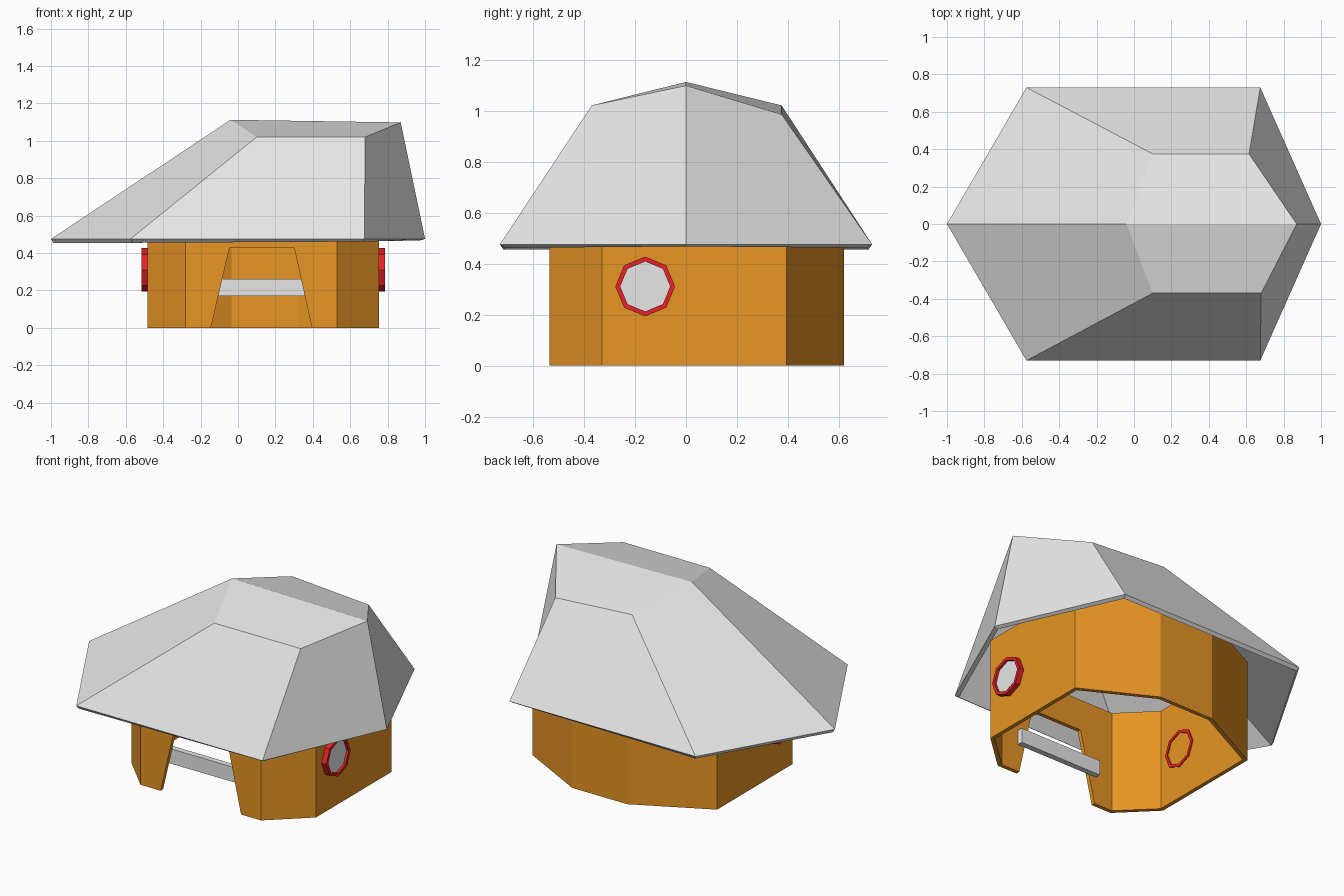
import bpy
import math

old = bpy.data.objects.get("Cube")
if old:
    bpy.data.objects.remove(old, do_unlink=True)


def material(name, rgb):
    m = bpy.data.materials.new(name)
    m.use_nodes = True
    m.diffuse_color = (*rgb, 1)
    m.node_tree.nodes["Principled BSDF"].inputs["Base Color"].default_value = (*rgb, 1)
    return m


grey = material("pale_grey", (0.8, 0.8, 0.8))
orange = material("orange", (0.8, 0.3, 0.018))
red = material("red", (0.8, 0.016, 0.02))


def build(name, verts, faces, mat, thickness=0):
    """Mesh object; with a thickness the shell grows inward."""
    mesh = bpy.data.meshes.new(name)
    mesh.from_pydata(verts, [], faces)
    mesh.materials.append(mat)
    ob = bpy.data.objects.new(name, mesh)
    bpy.context.collection.objects.link(ob)
    if thickness:
        mod = ob.modifiers.new("shell", "SOLIDIFY")
        mod.thickness = thickness
        mod.offset = -1
        mod.use_even_offset = True
    return ob


# Faceted roof: six-sided rim, six-sided crown folded along the ridge
rim_z = 0.475
rim = [(-1, 0), (-0.575, -0.73), (0.675, -0.73), (1, 0), (0.675, 0.73), (-0.575, 0.73)]
crown = [(-0.04, 0, 1.112), (0.1, -0.37, 1.02), (0.68, -0.37, 1.02),
         (0.87, 0, 1.098), (0.615, 0.375, 0.985), (0.1, 0.375, 1.02)]
roof_verts = [(x, y, rim_z) for x, y in rim] + crown
roof_faces = [(i, (i + 1) % 6, (i + 1) % 6 + 6, i + 6) for i in range(6)]
roof_faces += [(6, 7, 8, 9), (6, 9, 10, 11)]
build("roof", roof_verts, roof_faces, grey, 0.024)

# Walls: open eight-sided shell with a tapered doorway in the front
top = 0.62
plan = [(-0.28, -0.535), (0.53, -0.535), (0.755, -0.33), (0.755, 0.395),
        (0.33, 0.62), (-0.04, 0.62), (-0.485, 0.395), (-0.485, -0.33)]
n = len(plan)
wall_verts = [(x, y, 0) for x, y in plan] + [(x, y, top) for x, y in plan]
door = [(-0.145, 0), (-0.045, 0.43), (0.3, 0.43), (0.395, 0)]
wall_verts += [(x, plan[0][1], z) for x, z in door]
wall_faces = [(i, (i + 1) % n, (i + 1) % n + n, i + n) for i in range(1, n)]
wall_faces.append((0, 2 * n, 2 * n + 1, 2 * n + 2, 2 * n + 3, 1, n + 1, n))
build("walls", wall_verts, wall_faces, orange, 0.024)

# Bar across the doorway
bpy.ops.mesh.primitive_cube_add(size=1, location=(0.125, -0.495, 0.215))
bar = bpy.context.object
bar.name = "doorway_bar"
bar.scale = (0.56, 0.035, 0.09)
bar.data.materials.append(grey)


# Octagonal portholes, one at each end
def porthole(side, wall_x, sign):
    def loop(out, radius):
        return [(wall_x + sign * out,
                 -0.16 + radius * math.cos(k * math.pi / 4),
                 0.31 + radius * math.sin(k * math.pi / 4)) for k in range(8)]

    def strip(a, b):
        quads = []
        for k in range(8):
            j = (k + 1) % 8
            q = (a * 8 + k, a * 8 + j, b * 8 + j, b * 8 + k)
            quads.append(q if sign > 0 else q[::-1])
        return quads

    verts = loop(-0.03, 0.117) + loop(0.032, 0.117) + loop(0.032, 0.098) + loop(-0.03, 0.098)
    faces = strip(0, 1) + strip(1, 2) + strip(2, 3) + strip(3, 0)
    build(side + "_porthole_ring", verts, faces, red)
    order = tuple(range(8))
    build(side + "_porthole_pane", loop(0.018, 0.1),
          [order if sign > 0 else order[::-1]], grey, 0.008)


porthole("left", 0.755, 1)
porthole("right", -0.485, -1)
